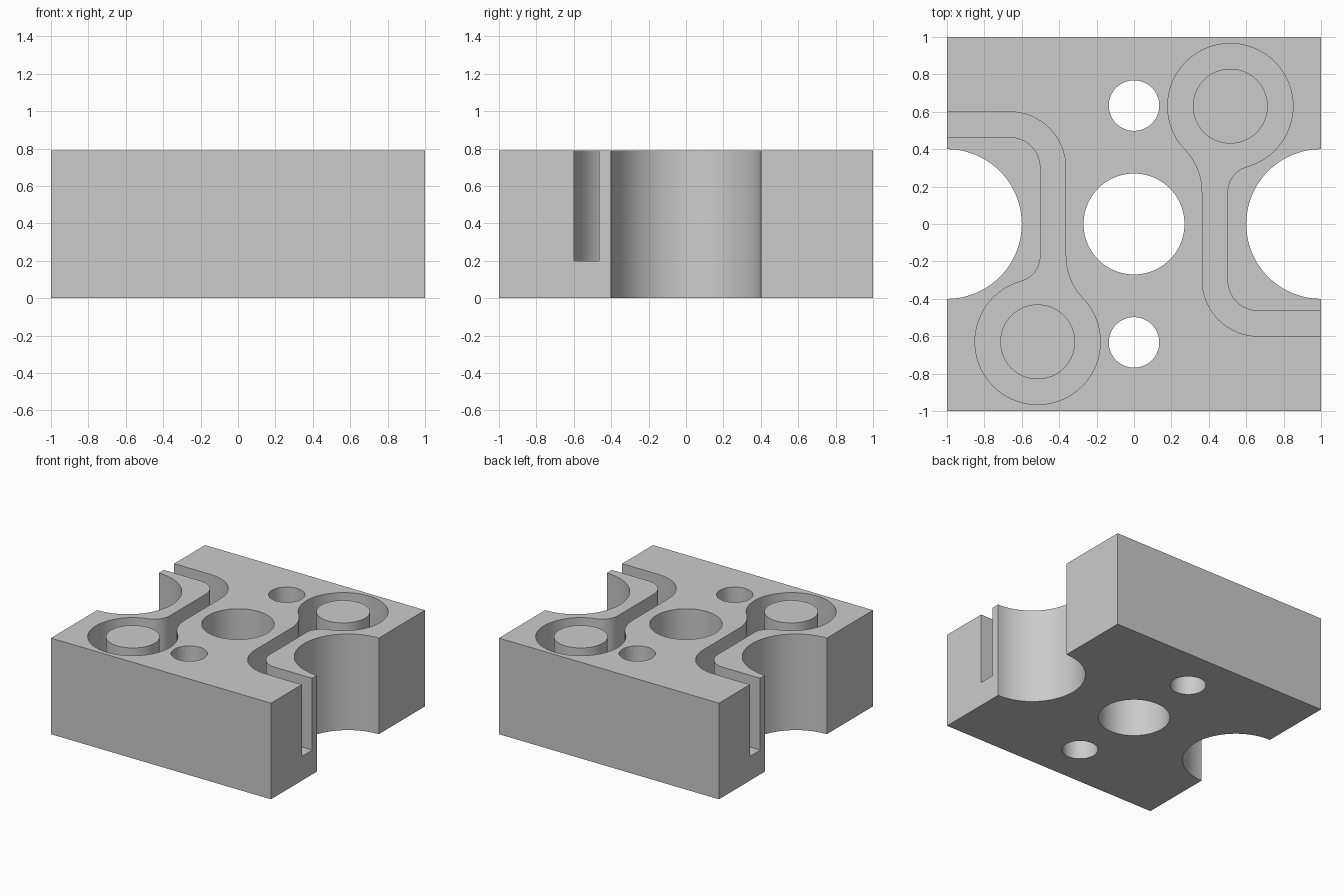
import bpy, bmesh
from math import cos, sin, radians, pi

cube = bpy.data.objects.get("Cube")
if cube:
    bpy.data.objects.remove(cube, do_unlink=True)

HEIGHT = 0.79
FLOOR = 0.2
PORT = (0.515, 0.63)

grey = bpy.data.materials.new("light_grey")
grey.use_nodes = True
grey.diffuse_color = (0.6, 0.6, 0.6, 1)
grey.node_tree.nodes["Principled BSDF"].inputs["Base Color"].default_value = (0.6, 0.6, 0.6, 1)


def arc(centre, radius, start, end, steps=16):
    """Points along an arc, angles in degrees."""
    angles = [radians(start + (end - start) * i / steps) for i in range(steps + 1)]
    return [(centre[0] + radius * cos(a), centre[1] + radius * sin(a)) for a in angles]


def circle(centre, radius, steps=96):
    return arc(centre, radius, 0, 360, steps)[:-1]


def prism(name, outline, low, high):
    """Extrude a closed outline from low to high."""
    bm = bmesh.new()
    face = bm.faces.new([bm.verts.new((x, y, low)) for x, y in outline])
    moved = bmesh.ops.extrude_face_region(bm, geom=[face])["geom"]
    top = [v for v in moved if isinstance(v, bmesh.types.BMVert)]
    bmesh.ops.translate(bm, verts=top, vec=(0, 0, high - low))
    bmesh.ops.recalc_face_normals(bm, faces=bm.faces)
    mesh = bpy.data.meshes.new(name)
    bm.to_mesh(mesh)
    bm.free()
    mesh.materials.append(grey)
    obj = bpy.data.objects.new(name, mesh)
    bpy.context.collection.objects.link(obj)
    return obj


def select(obj):
    bpy.ops.object.select_all(action="DESELECT")
    obj.select_set(True)
    bpy.context.view_layer.objects.active = obj


def cut(obj, outline, low):
    """Cut a vertical pocket or through hole out of obj."""
    cutter = prism("cutter", outline, low, HEIGHT + 0.1)
    cutter.hide_render = True
    select(obj)
    mod = obj.modifiers.new("cut", "BOOLEAN")
    mod.operation = "DIFFERENCE"
    mod.solver = "EXACT"
    mod.object = cutter
    bpy.ops.object.modifier_apply(modifier=mod.name)
    bpy.data.objects.remove(cutter, do_unlink=True)


def turned(points, sign):
    """Half turn about the vertical axis when sign is -1."""
    return [(sign * x, sign * y) for x, y in points]


# Channel outline: side exit, bend, straight run, flared neck, round chamber
bend = (0.665, -0.3)
channel = [(1.1, -0.6)]
channel += arc(bend, 0.3, 270, 180)
channel += arc((0.035, 0.17), 0.33, 0, 43.8)
channel += arc(PORT, 0.335, 223.8, -74.6, 80)[1:-1]
channel += arc((0.642, 0.17), 0.142, 105.4, 180)
channel += arc(bend, 0.165, 180, 270)
channel += [(1.1, -0.465)]

# Main block with its through holes
block = prism("block", [(-1, -1), (1, -1), (1, 1), (-1, 1)], 0, HEIGHT)
cut(block, circle((0, 0), 0.27), -0.1)
for sign in (1, -1):
    cut(block, circle((0, sign * 0.633), 0.135), -0.1)
    cut(block, circle((sign, 0), 0.4, 128), -0.1)
    cut(block, turned(channel, sign), FLOOR)

# Round pegs standing in the chambers
parts = [block]
for name, sign in (("back_peg", 1), ("front_peg", -1)):
    parts.append(prism(name, turned(circle(PORT, 0.2), sign), FLOOR - 0.02, HEIGHT))

for part in parts:
    select(part)
    bpy.ops.object.shade_smooth_by_angle(angle=pi / 6)
